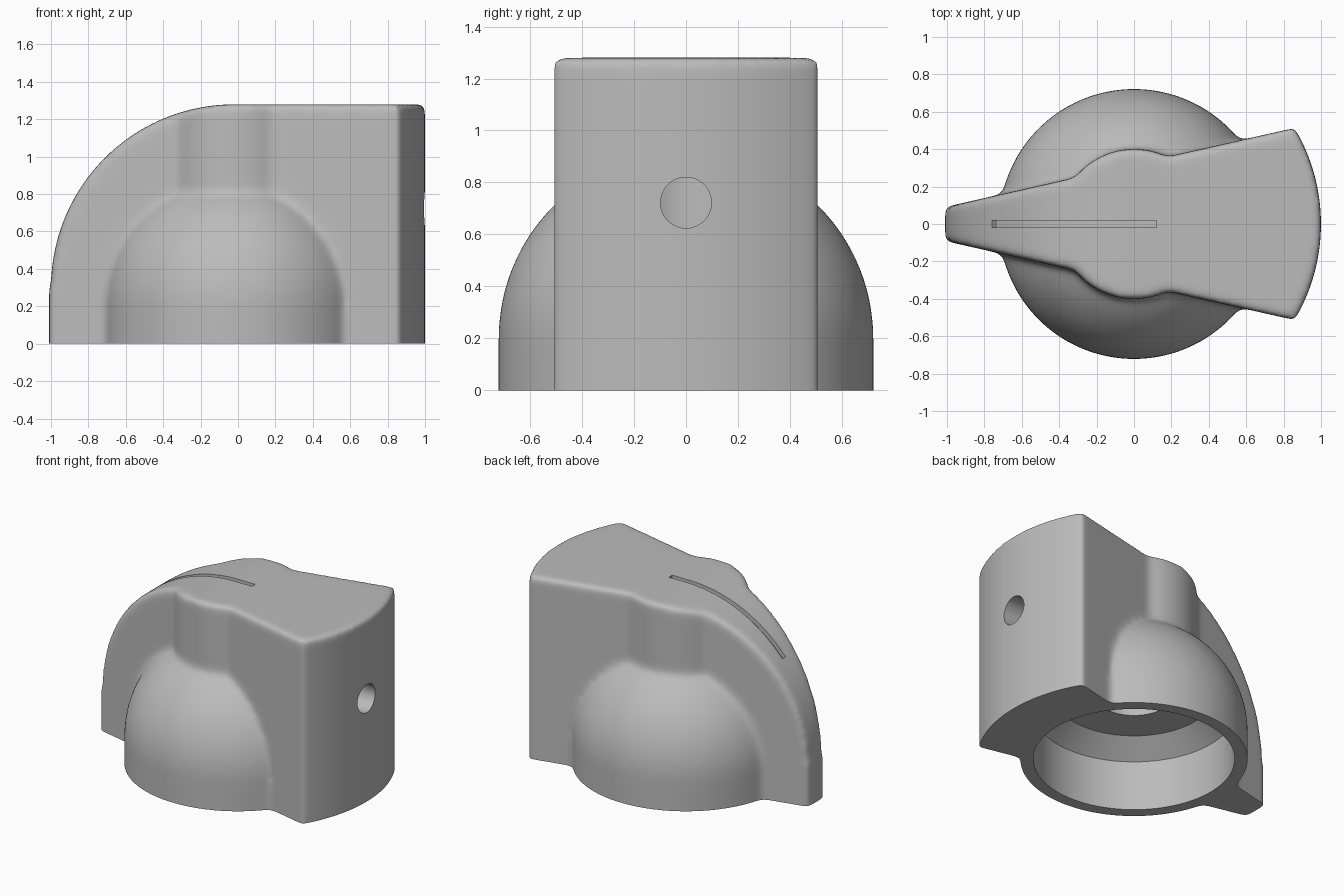
import bpy, bmesh
from math import sin, cos, radians, tau

if "Cube" in bpy.data.objects:
    bpy.data.objects.remove(bpy.data.objects["Cube"], do_unlink=True)

TOP = 1.28        # height of the flat top
FLOOR = -0.25     # the body is built past the ground, then cut flat
ARC_X, ARC_Z, ARC_R = -0.02, 0.3, 0.98   # curve of the pointer's back


def finish(name, bm):
    """Turn a bmesh into an object with outward normals."""
    bmesh.ops.remove_doubles(bm, verts=bm.verts, dist=1e-5)
    bmesh.ops.recalc_face_normals(bm, faces=bm.faces)
    mesh = bpy.data.meshes.new(name)
    bm.to_mesh(mesh)
    bm.free()
    obj = bpy.data.objects.new(name, mesh)
    bpy.context.collection.objects.link(obj)
    return obj


def prism(name, outline, axis, low, high):
    """Extrude a 2D outline along an axis."""
    place = {"X": lambda u, v, d: (d, u, v),
             "Y": lambda u, v, d: (u, d, v),
             "Z": lambda u, v, d: (u, v, d)}[axis]
    bm = bmesh.new()
    ends = [[bm.verts.new(place(u, v, d)) for u, v in outline] for d in (low, high)]
    for ring in ends:
        bm.faces.new(ring)
    count = len(outline)
    for i in range(count):
        j = (i + 1) % count
        bm.faces.new((ends[0][i], ends[0][j], ends[1][j], ends[1][i]))
    return finish(name, bm)


def lathe(name, profile, steps=96):
    """Revolve (radius, height) points around z."""
    bm = bmesh.new()
    verts = [bm.verts.new((r, 0, z)) for r, z in profile]
    edges = [bm.edges.new(pair) for pair in zip(verts, verts[1:])]
    bmesh.ops.spin(bm, geom=verts + edges, cent=(0, 0, 0), axis=(0, 0, 1),
                   angle=tau, steps=steps)
    return finish(name, bm)


def arc(cx, cy, radius, start, end, steps):
    """Points along an arc, angles in degrees."""
    angles = [radians(start + (end - start) * i / steps) for i in range(steps + 1)]
    return [(cx + radius * cos(a), cy + radius * sin(a)) for a in angles]


def circle(cx, cy, radius, steps):
    return arc(cx, cy, radius, 0, 360, steps)[:-1]


def apply_modifier(obj, kind, **settings):
    mod = obj.modifiers.new(kind.title(), kind)
    for key, value in settings.items():
        setattr(mod, key, value)
    bpy.ops.object.select_all(action="DESELECT")
    obj.select_set(True)
    bpy.context.view_layer.objects.active = obj
    bpy.ops.object.modifier_apply(modifier=mod.name)


def combine(obj, tool, operation):
    """Apply a boolean and discard the tool object."""
    tool.hide_render = True
    apply_modifier(obj, "BOOLEAN", object=tool, operation=operation, solver="EXACT")
    bpy.data.objects.remove(tool, do_unlink=True)


# Pointer: a wedge in plan with a curved wide end
def half_width(x):
    return 0.318 + 0.225 * x


tail = -1.2
plan = [(tail, half_width(tail)), (tail, -half_width(tail))]
plan += arc(0, 0, 1, -30.9, 30.9, 32)
body = prism("knob_body", plan, "Z", -0.4, 1.6)

# Round neck through the middle of the pointer
combine(body, prism("neck", circle(0, 0, 0.402, 96), "Z", -0.35, 1.5), "UNION")

# Side outline: flat top sweeping down to the pointer tip
tip = ARC_X - ARC_R - 0.01
side = [(tip, FLOOR), (tip, ARC_Z)]
side += arc(ARC_X, ARC_Z, ARC_R, 179, 90, 48)
side += [(1.2, TOP), (1.2, FLOOR)]
combine(body, prism("side_outline", side, "Y", -0.9, 0.9), "INTERSECT")

# Domed skirt
dome = [(0, FLOOR - 0.02), (0.722, FLOOR - 0.02)]
dome += arc(0, 0.2, 0.722, 0, 89, 32) + [(0, 0.922)]
combine(body, lathe("dome", dome), "UNION")

# Soften all outer edges and the joints between the parts
apply_modifier(body, "REMESH", mode="VOXEL", voxel_size=0.015)
apply_modifier(body, "SMOOTH", factor=0.5, iterations=32)

# Flat underside
square = [(-1.5, -1.5), (1.5, -1.5), (1.5, 1.5), (-1.5, 1.5)]
combine(body, prism("ground_cutter", square, "Z", -1, 0), "DIFFERENCE")

# Stepped hollow with the shaft bore
hollow = [(0, -0.1), (0.64, -0.1), (0.64, 0.35), (0.5, 0.46),
          (0.24, 0.46), (0.24, 1.0), (0, 1.0)]
combine(body, lathe("hollow_cutter", hollow), "DIFFERENCE")

# Set screw hole in the wide end
combine(body, prism("screw_cutter", circle(0, 0.722, 0.098, 48), "X", 0.1, 1.2),
        "DIFFERENCE")

# Thin indicator groove along the crest
groove = [(0.12, ARC_Z + 0.95)] + arc(ARC_X, ARC_Z, 0.95, 90, 139, 32)
groove += arc(ARC_X, ARC_Z, 1.05, 139, 90, 32) + [(0.12, ARC_Z + 1.05)]
combine(body, prism("groove_cutter", groove, "Y", -0.018, 0.018), "DIFFERENCE")

# Plain grey plastic
grey = bpy.data.materials.new("grey_plastic")
grey.use_nodes = True
colour = (0.5, 0.5, 0.5, 1)
grey.diffuse_color = colour
shader = next(n for n in grey.node_tree.nodes if n.type == "BSDF_PRINCIPLED")
shader.inputs["Base Color"].default_value = colour
body.data.materials.clear()
body.data.materials.append(grey)

bpy.ops.object.shade_smooth_by_angle(angle=radians(35))
